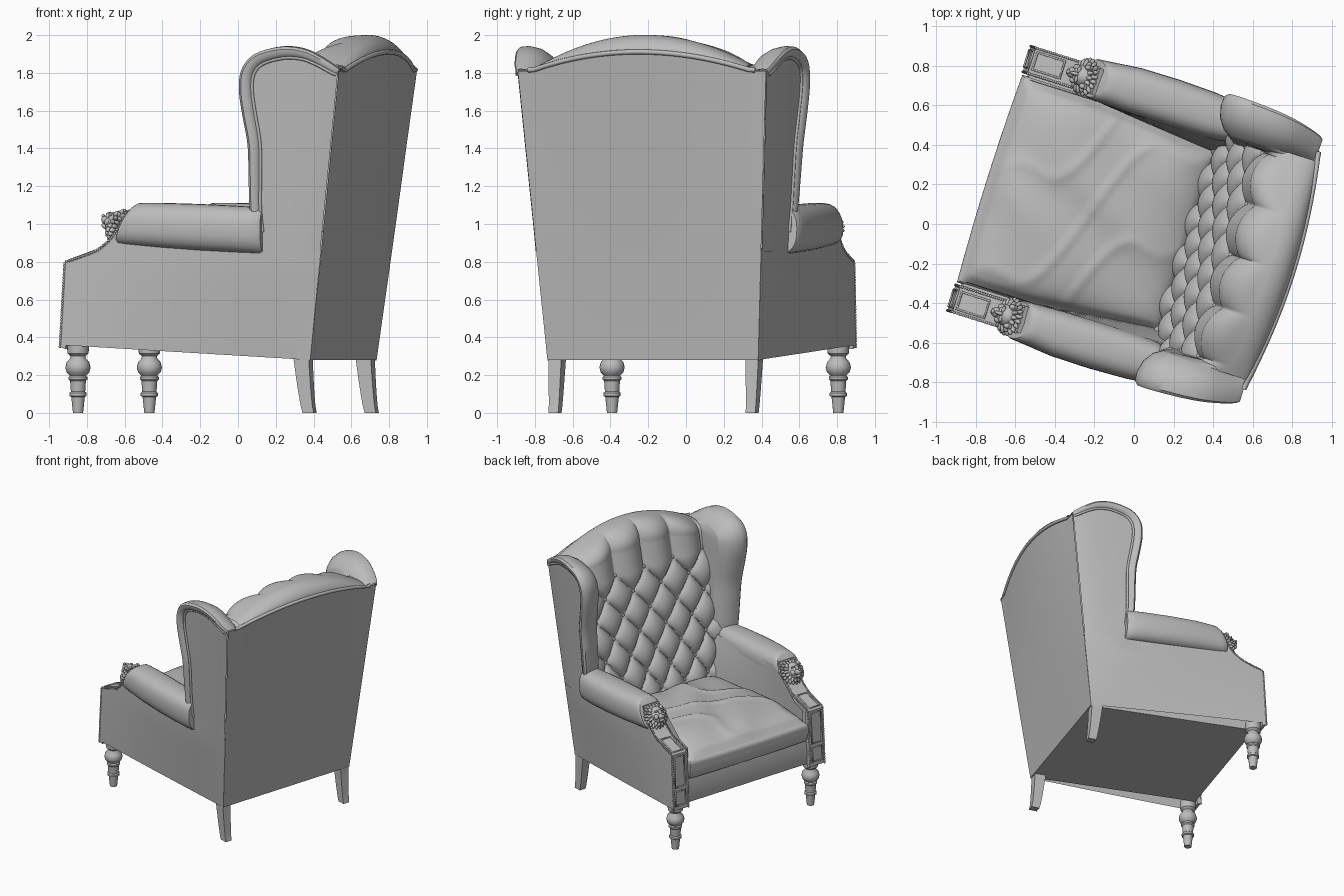
import bpy, bmesh, math
from math import sin, cos, pi, radians
from mathutils import Matrix, Vector

if "Cube" in bpy.data.objects:
    bpy.data.objects.remove(bpy.data.objects["Cube"])

TURN = radians(-17.5)  # the chair stands turned; parts use x = back, y = side
grey = bpy.data.materials.new("grey upholstery")
grey.use_nodes = True
grey.diffuse_color = (0.5, 0.5, 0.5, 1)
grey.node_tree.nodes["Principled BSDF"].inputs["Base Color"].default_value = (0.5, 0.5, 0.5, 1)


def place(name, data, mirror):
    ob = bpy.data.objects.new(name, data)
    bpy.context.collection.objects.link(ob)
    data.materials.append(grey)
    ob.rotation_euler.z = TURN
    if mirror:
        m = ob.modifiers.new("Mirror", 'MIRROR')
        m.use_axis = (False, True, False)
        m.use_mirror_merge = False
    return ob


def finish(name, bm, mirror=False, angle=40):
    bmesh.ops.recalc_face_normals(bm, faces=bm.faces)
    me = bpy.data.meshes.new(name)
    bm.to_mesh(me)
    bm.free()
    me.polygons.foreach_set("use_smooth", [True] * len(me.polygons))
    me.set_sharp_from_angle(angle=radians(angle))
    return place(name, me, mirror)


def skin(name, rows, ring=False, caps=False, mirror=False, angle=40):
    """Surface through rows of points, optionally closed around and capped."""
    bm = bmesh.new()
    vs = [[bm.verts.new(p) for p in r] for r in rows]
    n = len(rows[0])
    for a, b in zip(vs, vs[1:]):
        for i in range(n if ring else n - 1):
            j = (i + 1) % n
            bm.faces.new((a[i], a[j], b[j], b[i]))
    if caps:
        bm.faces.new(vs[0])
        bm.faces.new(vs[-1])
    return finish(name, bm, mirror, angle)


def smooth(pts, n=6):
    """Catmull-Rom through 2D points."""
    q = [Vector(p) for p in [pts[0]] + pts + [pts[-1]]]
    out = []
    for a, b, c, d in zip(q, q[1:], q[2:], q[3:]):
        for k in range(n):
            t = k / n
            out.append(b + (c - a) * t / 2 + (a * 2 - b * 5 + c * 4 - d) * t * t / 2
                       + (b * 3 - a - c * 3 + d) * t ** 3 / 2)
    return out + [q[-1]]


def tube(name, pts, r, mirror=False, cyclic=False):
    cu = bpy.data.curves.new(name, 'CURVE')
    cu.dimensions = '3D'
    cu.bevel_depth = r
    cu.bevel_resolution = 2
    sp = cu.splines.new('POLY')
    sp.points.add(len(pts) - 1)
    for p, co in zip(sp.points, pts):
        p.co = (*co, 1)
    sp.use_cyclic_u = cyclic
    return place(name, cu, mirror)


def blobs(name, mats, mirror=False, seg=12):
    bm = bmesh.new()
    for m in mats:
        bmesh.ops.create_uvsphere(bm, u_segments=seg, v_segments=max(5, seg // 2), radius=1, matrix=m)
    return finish(name, bm, mirror, 80)


def ball(co, s):
    return Matrix.Translation(co) @ Matrix.Diagonal((*s, 1))


# Overall shape rules: leaning bowed back, splayed sides, arched top
def back_x(z): return 0.585 + 0.125 * (z - 0.28)
def bow(y, z): return 0.05 * max(0, 1 - (y / 0.66) ** 2) * max(0, (z - 0.28) / 1.6) ** 1.5
def front_x(z): return 0.28 + 0.24 * (z - 0.8)
def arch(y): return max(0, 1 - (y / 0.6) ** 2)
def top_z(y): return 1.81 + 0.095 * arch(y)
def narrow(x): return 0.09 * min(1, max(0, (x + 0.43) / 0.75))  # seat narrows to the rear


def side(x, z):
    b = 0.585 + 0.068 * (z - 0.28)
    f = 0.70 + 0.04 * max(0, z - 1.0)
    t = min(1, max(0, (back_x(z) - x) / 1.36))
    return b + (f - b) * t + 0.035 * min(1, max(0, (z - 0.28) / 0.5)) * sin(pi * t ** 0.6)


# Seat frame
prof = [(-0.725, 0.36), (-0.74, 0.46), (-0.72, 0.57), (0.6, 0.57), (0.585, 0.28)]
skin("seat_frame", [[(x, y, z) for x, z in prof] for y in (-0.57, 0.57)], True, True)

# Outer side panels below the arms, and the padded inner walls
top = [(-0.755, 0.79), (-0.73, 0.79), (-0.55, 0.85), (-0.44, 0.94), (-0.37, 1.0), (-0.2, 1.0),
       (0.0, 1.0), (0.2, 1.0), (0.355, 1.0), (0.36, 0.86), (0.5, 0.86), (0.657, 0.86)]
rows = []
for i, (x, z1) in enumerate(top):
    z0 = 0.36 - 0.08 * (x + 0.77) / 1.36
    row = []
    for k in range(9):
        z = z0 + (z1 - z0) * k / 8
        xx = x if i < len(top) - 1 else back_x(z)
        xx = -0.757 + 0.025 * k / 8 if i == 0 else xx
        row.append((xx, side(xx, z), z))
    rows.append(row + [(row[-1][0], 0.545, z1)])
skin("side_panel", rows, mirror=True, angle=30)
rows = []
for i in range(13):
    x = -0.72 + 1.1 * i / 12
    z1 = min(1.04, 0.8 + 0.9 * max(0, x + 0.66))
    rows.append([(x, 0.545 - narrow(x) * (1 - t ** 2) - 0.012 * t, 0.5 + (z1 - 0.5) * t)
                 for t in [k / 8 for k in range(9)]])
skin("arm_inner_wall", rows, mirror=True)

# Back panel, bowed outwards towards the top
rows = []
for i in range(25):
    s = i / 12 - 1
    row = []
    for k in range(13):
        t = k / 12
        z = 0.28 + t * 1.53
        y = s * side(back_x(z), z)
        z = 0.28 + t * (top_z(y) - 0.28)
        row.append((back_x(z) + bow(y, z), y, z))
    rows.append(row)
skin("back_panel", rows)
edge = [i / 20 * 0.63 for i in range(-20, 21)]
tube("back_top_piping", [(back_x(top_z(y)) + bow(y, top_z(y)), y, top_z(y) + 0.006) for y in edge], 0.013)

# Diamond-tufted back cushion with a lobed crown
W, H, Z0 = 0.27, 0.3, 1.67


def fan(z): return 0.78 + 0.22 * min(1, (z - 0.7) / 1.0)


def tuft(y, z):
    y = y / fan(z) / W
    if z > Z0:
        return abs(sin(pi * y)) ** 0.7
    a, b = y + (z - Z0) / H, y - (z - Z0) / H
    return abs(sin(pi * a) * sin(pi * b)) ** 0.35


rows = []
for i in range(145):
    y = (i / 72 - 1) * 0.58
    zs = top_z(y) - 0.05
    row = []
    for k in range(121):
        z = 0.68 + (zs - 0.68) * k / 120
        row.append((front_x(z) + 0.03 - 0.06 * tuft(y, z), y, z))
    x0, x1 = front_x(zs) + 0.03, back_x(top_z(y)) + bow(y, top_z(y))
    for k in range(1, 25):
        f = pi * k / 24
        d = 0.06 * tuft(y, 9) * max(0, cos(f))
        row.append(((x0 + x1) / 2 - (x1 - x0) / 2 * cos(f) - d, y,
                    zs + (top_z(y) - zs) * k / 24 + (0.045 + 0.075 * arch(y)) * sin(f) + d * sin(f) * 0.5))
    rows.append(row)
skin("tufted_back_cushion", rows, angle=60)
buttons = []
for k in range(7):
    z = Z0 - k * H / 2
    for j in range(-3, 4):
        y = (j + 0.5 * (k % 2)) * W * fan(z)
        if abs(y) < 0.54:
            buttons.append(ball((front_x(z) + 0.025, y, z), (0.012, 0.016, 0.016)))
blobs("back_buttons", buttons)

# Wings: soft roll around a flat panel
line = smooth([(0.30, 0.95), (0.283, 1.08), (0.281, 1.25), (0.279, 1.42), (0.253, 1.58), (0.238, 1.7),
               (0.247, 1.8), (0.29, 1.873), (0.365, 1.918), (0.49, 1.942), (0.6, 1.928), (0.69, 1.885),
               (0.785, 1.82)], 5)
ends = [line[0]] + line + [line[-1]]
section = [(0.072, 0.0), (0.064, 0.016), (0.045, 0.032), (0.02, 0.034), (0.004, 0.016), (0, -0.03),
           (0.015, -0.09), (0.05, -0.14), (0.1, -0.17)]
rows = []
for inset, dy in section:
    row = []
    for i, p in enumerate(line):
        t = (ends[i + 2] - ends[i]).normalized()
        s = i / (len(line) - 1)
        w = sin(pi * min(1, 0.1 + 0.9 * s)) ** 0.7
        q = p + Vector((t.y, -t.x)) * inset * (0.5 + 0.5 * w)
        row.append((min(q.x, back_x(q.y) + 0.003),
                    side(q.x, q.y) + dy * (0.2 + 0.8 * w if dy > 0 else 0.75 + 0.25 * w), q.y))
    rows.append(row)
skin("wing_roll", rows, mirror=True)
tube("wing_piping", [(x, y + 0.003, z) for x, y, z in rows[0]], 0.009, True)


def panel(name, start, inner):
    """Sheet from the roll to the back edge of the chair."""
    out = []
    for k in range(9):
        row = []
        for x, y, z in start:
            z1 = min(z, 1.8)
            x, z = x + (back_x(z1) - 0.003 - x) * k / 8, z + (z1 - z) * k / 8
            row.append((x, y + (0.53 - y) * k / 8 if inner else side(x, z), z))
        out.append(row)
    skin(name, out, mirror=True)


panel("wing_outer_panel", rows[0], False)
panel("wing_inner_panel", rows[-1], True)
panel("wing_lower_panel", [(0.355, 0, z) for z in (0.855, 0.96)], False)

# Padded arm rolls, barrel shaped, with a slanted front end
rows = []
for x, mid, wide, tall in ((-0.42, 0.64, 0.9, 0.9), (-0.41, 0.64, 0.95, 0.98), (-0.375, 0.64, 0.98, 1.0),
                           (-0.2, 0.645, 1.1, 1.05), (0.0, 0.645, 1.12, 1.06), (0.2, 0.642, 1.08, 1.04),
                           (0.29, 0.64, 1.0, 1.02), (0.335, 0.64, 0.9, 1.0), (0.35, 0.64, 0.8, 0.94)):
    row = []
    for k in range(28):
        a = 2 * pi * k / 28
        c, s = cos(a), sin(a)
        y = mid + 0.107 * wide * math.copysign(abs(c) ** 0.75, c)
        z = 1.0 - 0.035 * (x + 0.4) + 0.113 * tall * math.copysign(abs(s) ** 0.8, s)
        slant = 0.5 * (z - 1.0) + 1.2 * (z - 1.0) ** 2 if x < -0.3 else 0
        row.append((x + slant, y, z - (0.025 if s < 0 and c > 0 else 0) * abs(s) * (x + 0.4)))
    rows.append(row)
skin("arm_roll", rows, True, True, True)

# Carved arm fronts: plate, beaded borders and framed panels
face = [Vector((-0.768, 0.35)), Vector((-0.742, 0.79))] + smooth(
    [(-0.732, 0.802), (-0.65, 0.828), (-0.56, 0.864), (-0.48, 0.93), (-0.43, 1.01), (-0.4, 1.07)], 4)
skin("arm_front_plate", [[(p.x, 0.56, p.y), (p.x, 0.703, p.y), (p.x + 0.03, 0.695, p.y - 0.012),
                          (p.x + 0.03, 0.56, p.y - 0.012)] for p in face], True, True, True, 30)
beads = []
for a, b in zip(face, face[1:]):
    n = max(1, round((b - a).length / 0.014))
    for k in range(n):
        p = a.lerp(b, k / n)
        beads += [ball((p.x, y, p.y), (0.0075,) * 3) for y in (0.565, 0.7)]
blobs("arm_front_beading", beads, True, 8)
for part, (x0, z0, x1, z1) in {"lower_frame": (-0.768, 0.385, -0.761, 0.495),
                               "upper_frame": (-0.759, 0.53, -0.745, 0.77),
                               "top_frame": (-0.725, 0.806, -0.58, 0.857)}.items():
    tube("arm_" + part, [(x0, 0.59, z0), (x0, 0.68, z0), (x1, 0.68, z1), (x1, 0.59, z1)], 0.007, True, True)

# Carved animal heads on the arm fronts
tilt = radians(35)
basis = Matrix(((-cos(tilt), 0, sin(tilt)), (0, 1, 0), (sin(tilt), 0, cos(tilt)))).to_4x4()
head = Matrix.Translation((-0.475, 0.635, 1.005)) @ basis
parts = [ball((0, 0, 0), (0.055, 0.058, 0.07)), ball((0.05, 0, -0.022), (0.034, 0.027, 0.022)),
         ball((0.082, 0, -0.01), (0.009, 0.013, 0.009)), ball((0.04, 0, -0.05), (0.024, 0.02, 0.013)),
         ball((0.05, 0, 0.008), (0.025, 0.011, 0.025))]
for s in (-1, 1):
    parts += [ball((0.045, 0.024 * s, 0.024), (0.012, 0.018, 0.008)),
              ball((0.035, 0.034 * s, -0.015), (0.018, 0.016, 0.022)),
              ball((0.015, 0.05 * s, 0.048), (0.014, 0.014, 0.018))]
for ring, (r, x, n) in enumerate(((0.058, 0.002, 17), (0.07, -0.022, 21))):
    for k in range(n):
        spin = Matrix.Rotation(2 * pi * (k + ring / 2) / n, 4, 'X')
        parts.append(spin @ ball((x, 0, r), (0.016, 0.012, 0.032)))
blobs("arm_carved_head", [head @ m for m in parts], True)

# Soft creased seat cushion, narrower at the rear, with a sloping front
bm = bmesh.new()
bmesh.ops.create_cube(bm, size=2)
bmesh.ops.subdivide_edges(bm, edges=bm.edges, cuts=45, use_grid_fill=True)
for v in bm.verts:
    x, y, z = v.co
    puff = ((1 - abs(x) ** (6 if x < 0 else 4)) * (1 - abs(y) ** 8)) ** 0.5
    fold = 0.01 * sin(5 * x + 3 * y + 2 * sin(3 * y)) + 0.014 * (1 - abs(sin(4 * x - 3 * y + sin(5 * x)))) ** 4
    px = -0.225 + 0.54 * x * (1 - 0.04 * abs(z) ** 4)
    lift = 0.05 + 0.095 * puff if z > 0 else 0.1
    v.co = (px - 0.012 * (1 - y * y) * (x < -0.9), (0.55 - 0.8 * narrow(px)) * y * (1 - 0.03 * abs(z) ** 4),
            0.66 + z * lift + (fold + 0.03 * (1 - x * x) * (1 - y * y)) * max(0, z) * puff)
finish("seat_cushion", bm, angle=50)

# Turned front legs
prof = [(0.027, 0), (0.036, 0.085), (0.046, 0.09), (0.046, 0.105), (0.038, 0.112), (0.042, 0.17), (0.05, 0.178),
        (0.05, 0.19), (0.042, 0.197), (0.06, 0.215), (0.067, 0.24), (0.06, 0.268), (0.042, 0.288),
        (0.04, 0.3), (0.056, 0.315), (0.058, 0.345), (0.058, 0.38)]
skin("front_leg", [[(-0.69 + r * cos(pi * k / 12), 0.628 + r * sin(pi * k / 12), z) for k in range(24)]
                   for r, z in prof], True, True, True)

# Square back legs curving rearwards
rows = []
for k in range(9):
    t = k / 8
    h, x = 0.031 + 0.012 * t, 0.57 - 0.038 * t ** 0.7
    rows.append([(x + h * a, 0.547 + 0.85 * h * b, 0.31 * t) for a, b in ((-1, -1), (1, -1), (1, 1), (-1, 1))])
skin("back_leg", rows, True, True, True)
